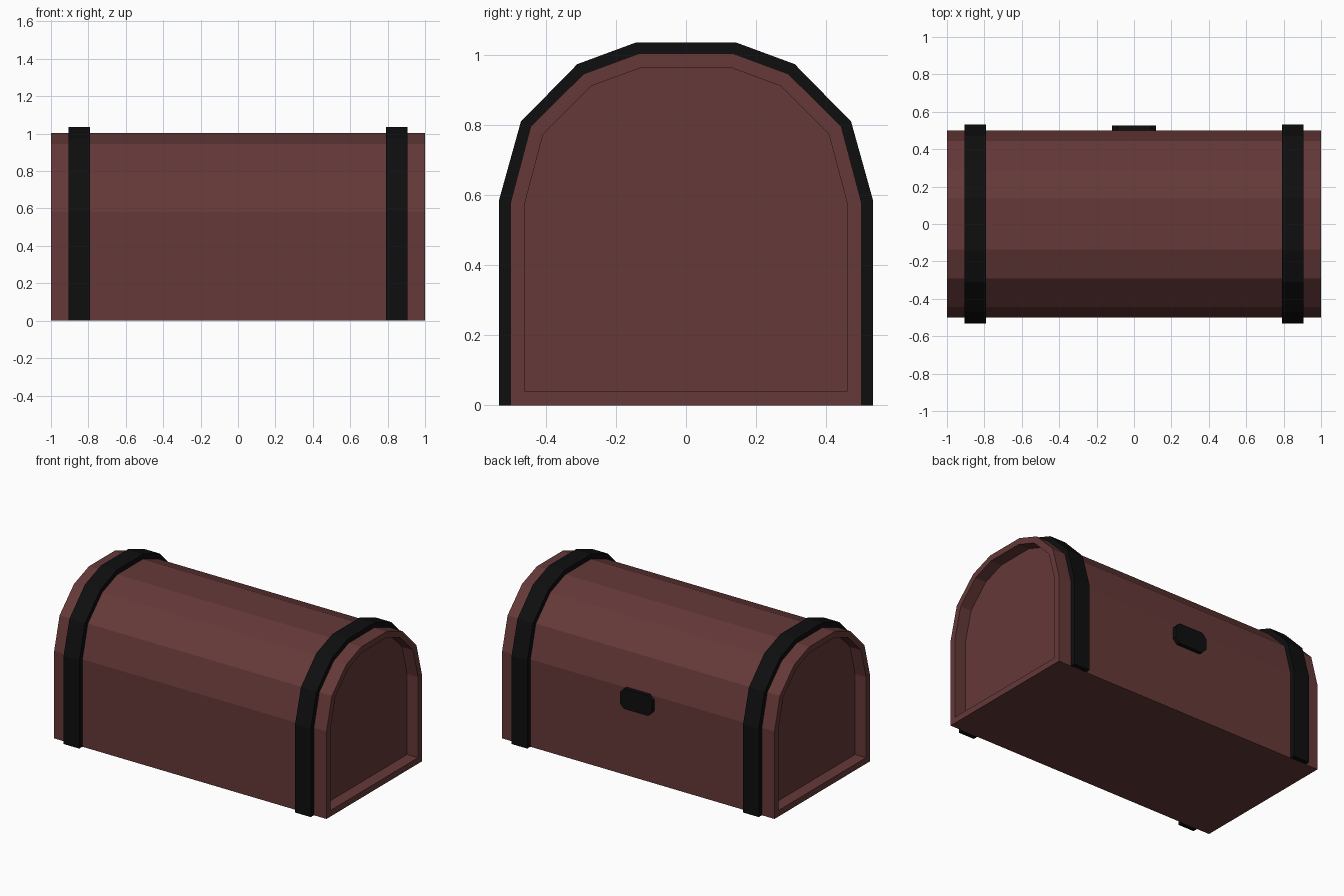
import bpy
import bmesh
from mathutils import Vector

cube = bpy.data.objects.get("Cube")
if cube:
    bpy.data.objects.remove(cube, do_unlink=True)


def make_material(name, color):
    mat = bpy.data.materials.new(name)
    mat.use_nodes = True
    mat.diffuse_color = color
    mat.node_tree.nodes["Principled BSDF"].inputs["Base Color"].default_value = color
    return mat


wood = make_material("dark red wood", (0.13, 0.041, 0.040, 1))
iron = make_material("black iron", (0.0045, 0.0045, 0.0045, 1))


def arch(half):
    """Mirror a half outline (side to crown) into a full arch."""
    return half + [(-y, z) for y, z in reversed(half)]


def prism(name, points, axis, mat, recess=None):
    """Extrude a closed outline of 3D points along axis."""
    bm = bmesh.new()
    cap = bm.faces.new([bm.verts.new(p) for p in points])
    out = bmesh.ops.extrude_face_region(bm, geom=[cap], use_keep_orig=True)["geom"]
    bmesh.ops.translate(bm, vec=axis,
                        verts=[v for v in out if isinstance(v, bmesh.types.BMVert)])
    bmesh.ops.recalc_face_normals(bm, faces=bm.faces)
    if recess:
        # Leave a rim around each end and push the panel inwards
        rim, depth = recess
        direction = Vector(axis).normalized()
        ends = [f for f in bm.faces if abs(f.normal.dot(direction)) > 0.9]
        bmesh.ops.inset_individual(bm, faces=ends, thickness=rim, use_even_offset=True)
        for panel in ends:
            inward = -panel.normal.copy() * depth
            new = bmesh.ops.extrude_discrete_faces(bm, faces=[panel])["faces"][0]
            bmesh.ops.translate(bm, vec=inward, verts=new.verts)
        bmesh.ops.recalc_face_normals(bm, faces=bm.faces)
    mesh = bpy.data.meshes.new(name)
    bm.to_mesh(mesh)
    bm.free()
    mesh.materials.append(mat)
    obj = bpy.data.objects.new(name, mesh)
    bpy.context.collection.objects.link(obj)
    return obj


# Chest body with faceted barrel lid and recessed end panels
body = arch([(0.5, 0), (0.5, 0.58), (0.443, 0.795), (0.292, 0.945), (0.135, 1.003)])
prism("chest_body", [(-1, y, z) for y, z in body], (2, 0, 0), wood, recess=(0.04, 0.08))

# Iron bands wrapping the sides and lid
outer = arch([(0.533, 0), (0.533, 0.586), (0.471, 0.809), (0.31, 0.973), (0.142, 1.035)])
band = outer + body[::-1]
width = 0.115
for side, x in (("left", 0.85), ("right", -0.85)):
    prism(side + "_band", [(x - width / 2, y, z) for y, z in band], (width, 0, 0), iron)

# Lock plate with clipped corners on the back
w, low, high, clip = 0.118, 0.45, 0.585, 0.03
half = [(w - clip, low), (w, low + clip), (w, high - clip), (w - clip, high)]
prism("lock_plate", [(x, 0.495, z) for x, z in arch(half)], (0, 0.031, 0), iron)
